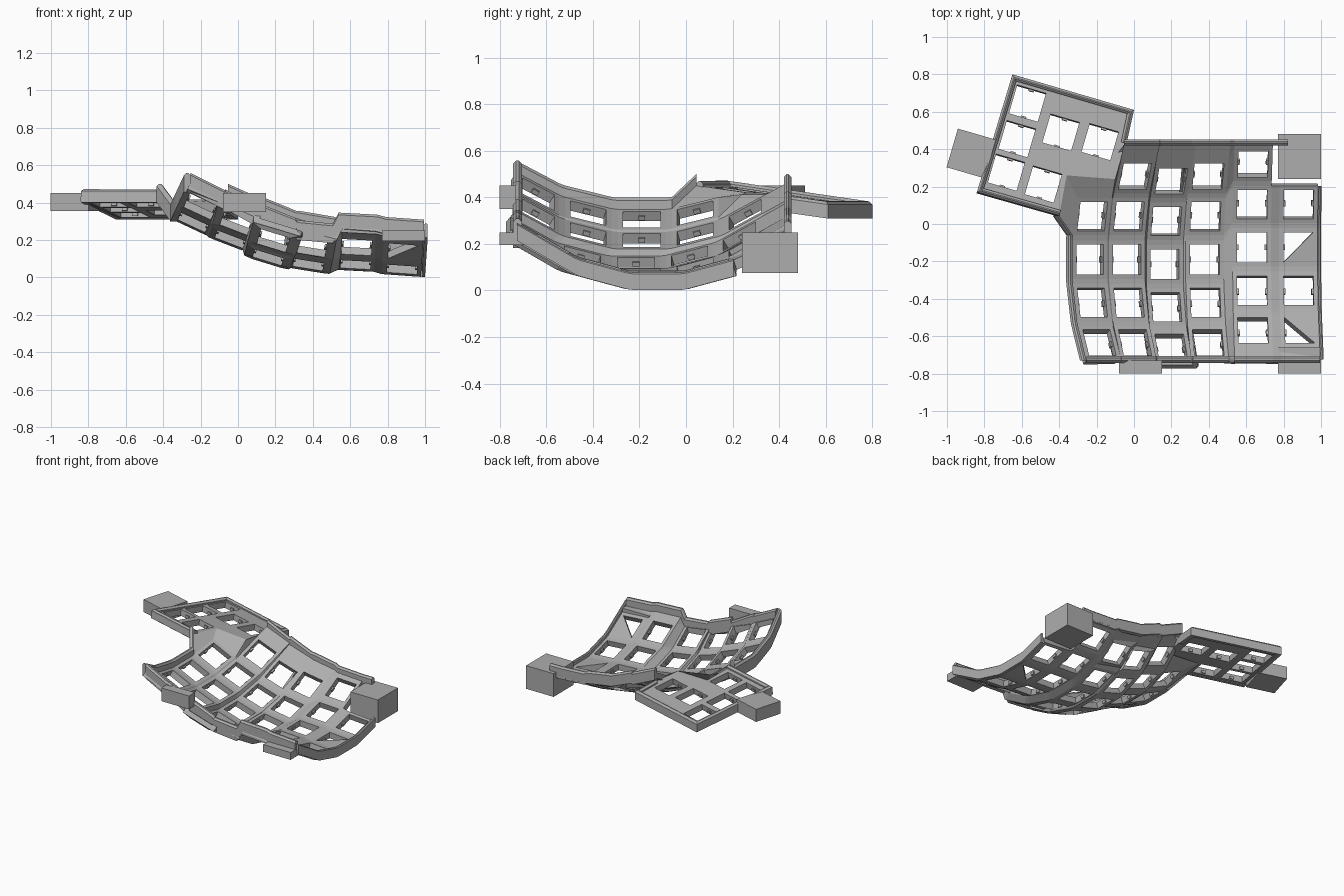
import bpy, bmesh, math
from mathutils import Matrix, Vector

cube = bpy.data.objects.get("Cube")
if cube:
    bpy.data.objects.remove(cube)

grey = bpy.data.materials.new("plain grey")
grey.use_nodes = True
grey.diffuse_color = (0.42, 0.42, 0.42, 1)
grey.node_tree.nodes["Principled BSDF"].inputs["Base Color"].default_value = (0.42, 0.42, 0.42, 1)

RADIUS, STEP = 0.88, 0.264          # finger curve of every column
HALF, HOLE, THICK = 0.103, 0.08, 0.045
FRONT, BACK = -0.725, 0.43
T = Matrix.Translation


def finish(bm, name, solid=False):
    bmesh.ops.recalc_face_normals(bm, faces=bm.faces)
    if solid and sum(f.normal.z * f.calc_area() for f in bm.faces) < 0:
        bmesh.ops.reverse_faces(bm, faces=bm.faces)
    me = bpy.data.meshes.new(name)
    bm.to_mesh(me)
    bm.free()
    me.materials.append(grey)
    ob = bpy.data.objects.new(name, me)
    bpy.context.collection.objects.link(ob)
    if solid:
        mod = ob.modifiers.new("thickness", 'SOLIDIFY')
        mod.thickness, mod.offset = THICK, -1
    return ob


def block(name, centre, size, turn=0):
    bm = bmesh.new()
    m = T(centre) @ Matrix.Rotation(turn, 4, 'Z') @ Matrix.Diagonal((*size, 1))
    bmesh.ops.create_cube(bm, size=1, matrix=m)
    return finish(bm, name)


def rim(name, pts, dirs, width, lo, hi, c=0.012):
    """Chamfered upright bar following pts, widened along dirs."""
    if isinstance(dirs, Vector):
        dirs = [dirs] * len(pts)
    section = [(0, lo), (0, hi - c), (c, hi), (width - c, hi), (width, hi - c), (width, lo)]
    bm = bmesh.new()
    rings = [[bm.verts.new(p + d * s + Vector((0, 0, z))) for s, z in section]
             for p, d in zip(pts, dirs)]
    for a, b in zip(rings, rings[1:]):
        for k in range(6):
            bm.faces.new((a[k], a[k - 1], b[k - 1], b[k]))
    bm.faces.new(rings[0])
    bm.faces.new(rings[-1])
    return finish(bm, name)


# Columns: x, y, z, tilt in degrees, number of rows, reaches the back wall
columns = [(-0.235, -0.19, 0.305, 25, 4, False),
           (-0.037, -0.19, 0.215, 21, 5, True),
           (0.165, -0.215, 0.118, 17, 5, True),
           (0.378, -0.19, 0.080, 9, 5, True),
           (0.630, -0.125, 0.080, 3, 5, True),
           (0.878, -0.125, 0.055, 4, 4, False)]

sheet, tabs = bmesh.new(), bmesh.new()


def add_tabs(m, axis_turn=0):
    for s in (-1, 1):
        bmesh.ops.create_cube(tabs, size=1, matrix=m @ Matrix.Rotation(axis_turn, 4, 'Z')
                              @ T((s * 0.077, 0, -0.028)) @ Matrix.Diagonal((0.014, 0.03, 0.02, 1)))


def vert(p):
    return sheet.verts.new(p)


lefts, rights, fillers = [], [], []
for x, y, z, tilt, rows, to_back in columns:
    L, R, mats = [], [], []
    base = T((x, y, z)) @ Matrix.Rotation(math.radians(tilt), 4, 'Y')
    for i in range(rows):
        th = (i - 2) * STEP
        m = base @ T((0, RADIUS * math.sin(th), RADIUS * (1 - math.cos(th)))) @ Matrix.Rotation(th, 4, 'X')
        mats.append(m)
        reach = lambda yy: (yy - m.translation.y) / math.cos(th)
        edges = [-HALF, HALF]
        if i == 0:
            edges.insert(0, min(reach(FRONT), -HALF - 0.008))
        if i == rows - 1 and to_back:
            edges.append(reach(BACK))
        for d in edges:
            L.append(vert(m @ Vector((-HALF, d, 0))))
            R.append(vert(m @ Vector((HALF, d, 0))))
        add_tabs(m)
    # switch mounts and the strips between them
    for k in range(len(L) - 1):
        ring = [L[k], R[k], R[k + 1], L[k + 1]]
        if k % 2 == 1 and k // 2 < rows:
            m = mats[k // 2]
            hole = [vert(m @ Vector((a * HOLE, b * HOLE, 0)))
                    for a, b in ((-1, -1), (1, -1), (1, 1), (-1, 1))]
            for j in range(4):
                sheet.faces.new((ring[j - 1], ring[j], hole[j], hole[j - 1]))
            if rows == 4 and x > 0 and k in (1, 5):
                fillers.append((hole[1], hole[2], hole[3] if k == 1 else hole[0]))
        else:
            sheet.faces.new(ring)
    lefts.append(L)
    rights.append(R)
# webs between neighbouring columns
for R, L in zip(rights, lefts[1:]):
    for k in range(min(len(R), len(L)) - 1):
        sheet.faces.new((R[k], L[k], L[k + 1], R[k + 1]))
for f in fillers:
    sheet.faces.new(f)

# Thumb plane
TURN = math.radians(-16.3)
thumb_base = T((-0.42, 0.39, 0.405)) @ Matrix.Rotation(TURN, 4, 'Z') @ Matrix.Rotation(-0.14, 4, 'X')
e1, e2 = thumb_base.to_3x3().col[0], thumb_base.to_3x3().col[1]


def on_thumb(x, y):
    rel = Vector((x + 0.42, y - 0.39, 0))
    b = -math.sin(TURN) * rel.x + math.cos(TURN) * rel.y
    return Vector((x, y, 0.405 - 0.14 * b))


outline = [on_thumb(*p) for p in ((-0.40, 0.045), (-0.84, 0.17), (-0.65, 0.80),
                                  (0.0, 0.61), (-0.04, 0.43), (-0.10, 0.24), (-0.36, 0.26))]
thumb = bmesh.new()


def loop(pts):
    vs = [thumb.verts.new(p) for p in pts]
    for a, b in zip(vs, vs[1:] + vs[:1]):
        thumb.edges.new((a, b))


loop(outline)
for a, b in ((-0.215, 0.205), (-0.215, 0.005), (-0.22, -0.185), (-0.012, -0.19), (0, 0.105), (0.215, 0.115)):
    m = thumb_base @ T((a, b, 0))
    loop([m @ Vector((s * HOLE, t * HOLE, 0)) for s, t in ((-1, -1), (1, -1), (1, 1), (-1, 1))])
    add_tabs(m, math.pi / 2)
bmesh.ops.triangle_fill(thumb, edges=thumb.edges[:], use_beauty=True, normal=(0, 0, 1))
finish(thumb, "thumb_plate", True)

# Bridge between the main plate and the thumb plate
p0, p3, p2, p1 = [vert(outline[i]) for i in (0, 4, 5, 6)]
A, B, C = lefts[0], rights[0], lefts[1]
for f in ((A[7], A[8], p1, p0), (A[8], B[8], p2, p1), (B[8], C[9], p2), (B[8], C[8], C[9]),
          (C[9], C[10], p3, p2), (C[10], C[11], p3)):
    sheet.faces.new(f)

# Rim paths, taken before the sheet is written
left_path = [v.co.copy() for v in A[:8]] + [outline[0].copy()]
right_path = [v.co.copy() for v in rights[-1]]
front_path = sorted((v[0].co.copy() for v in lefts + rights), key=lambda p: p.x)
back_path = sorted((v[-1].co.copy() for v in lefts[1:5] + rights[1:5]), key=lambda p: p.x)
back_path.append(back_path[-1] + Vector((0.08, 0, 0)))
for p in front_path:
    p.y = -0.705
for p in back_path:
    p.y = 0.42
finish(sheet, "finger_plate", True)
finish(tabs, "switch_clips")

X, Y = Vector((1, 0, 0)), Vector((0, 1, 0))
rim("left_rim", left_path, -X, 0.035, -0.05, 0.05)
rim("right_rim", right_path, X, 0.019, -0.045, 0.03, 0.006)
rim("front_rim", front_path, -Y, 0.037, -0.055, 0.05)
rim("back_rim", back_path, Y, 0.032, -0.05, 0.04)
rim("thumb_rim", outline[:5], [e2, e1 + e2, e1 - e2, -e1 - e2, -e1], 0.03, -0.05, 0.022)

# Mounting blocks
block("back_block", (0.885, 0.36, 0.1625), (0.23, 0.24, 0.175))
block("front_corner_block", (0.885, -0.73, 0.2225), (0.23, 0.14, 0.055))
block("front_middle_block", (0.035, -0.765, 0.40), (0.23, 0.07, 0.10))
block("thumb_block", (-0.87, 0.377, 0.4025), (0.212, 0.215, 0.095), TURN)
